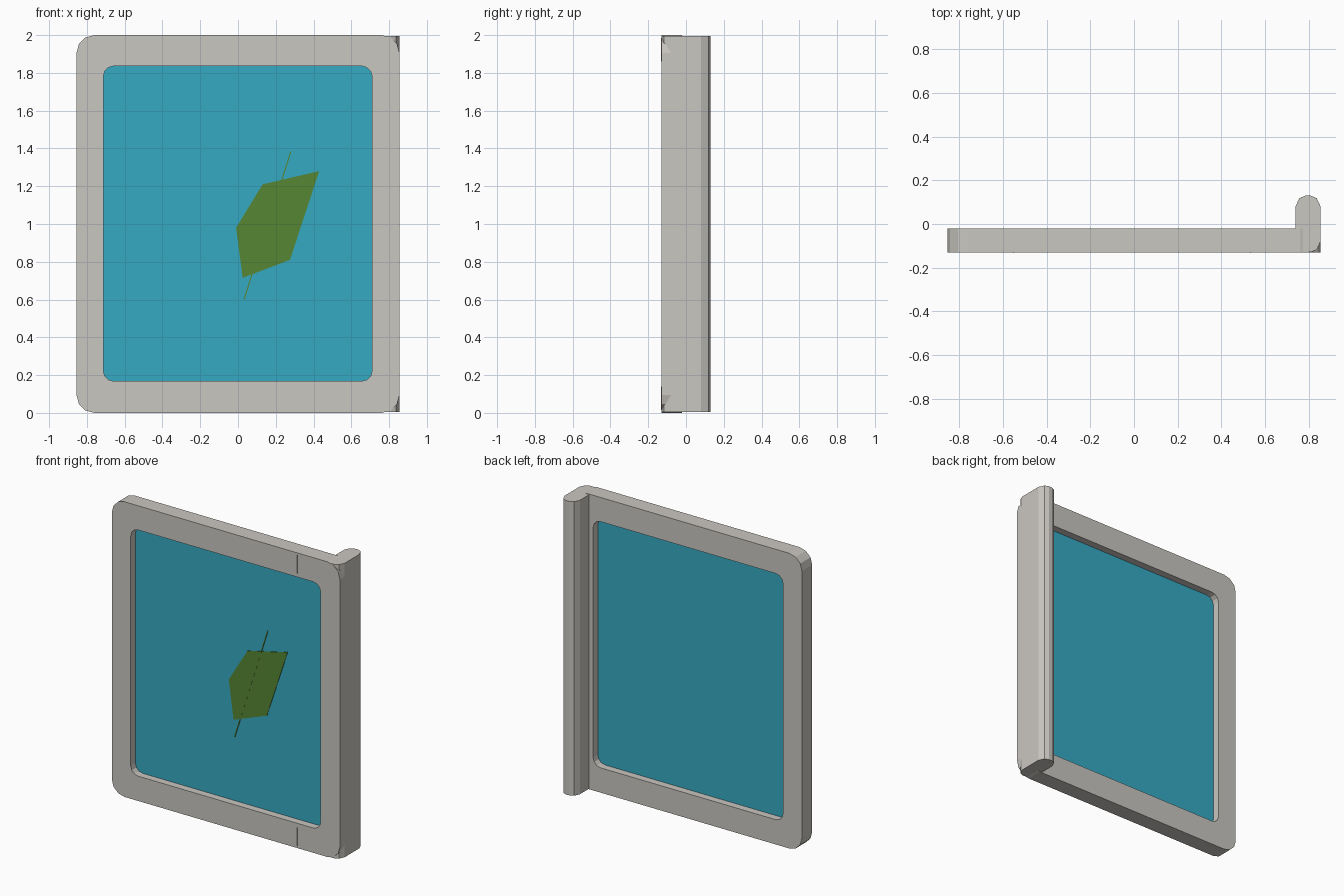
import bpy, bmesh, math

if "Cube" in bpy.data.objects:
    bpy.data.objects.remove(bpy.data.objects["Cube"])


def srgb(r, g, b):
    f = lambda c: c / 12.92 if c <= 0.04045 else ((c + 0.055) / 1.055) ** 2.4
    return (f(r / 255), f(g / 255), f(b / 255), 1)


def material(name, rgb):
    m = bpy.data.materials.new(name)
    m.diffuse_color = srgb(*rgb)
    m.use_nodes = True
    m.node_tree.nodes["Principled BSDF"].inputs["Base Color"].default_value = m.diffuse_color
    return m


GREY = material("warm grey", (202, 199, 193))
BLUE = material("pane blue", (54, 170, 195))
GREEN = material("leaf green", (87, 134, 52))


def rounded_rect(x0, x1, z0, z1, r, segs=3):
    """Rounded rectangle outline, anticlockwise."""
    corners = [(x1 - r, z1 - r, 0), (x0 + r, z1 - r, 90),
               (x0 + r, z0 + r, 180), (x1 - r, z0 + r, 270)]
    return [(cx + r * math.cos(math.radians(a + 90 * i / segs)),
             cz + r * math.sin(math.radians(a + 90 * i / segs)))
            for cx, cz, a in corners for i in range(segs + 1)]


def finish(bm, name, mat):
    bmesh.ops.recalc_face_normals(bm, faces=bm.faces)
    me = bpy.data.meshes.new(name)
    bm.to_mesh(me)
    bm.free()
    me.materials.append(mat)
    ob = bpy.data.objects.new(name, me)
    bpy.context.collection.objects.link(ob)
    return ob


def prism(name, pts, a, b, mat, axis="y"):
    """Extrude an outline along y (points are x, z) or z (points are x, y)."""
    bm = bmesh.new()
    at = (lambda p, d: (p[0], d, p[1])) if axis == "y" else (lambda p, d: (p[0], p[1], d))
    lo = [bm.verts.new(at(p, a)) for p in pts]
    hi = [bm.verts.new(at(p, b)) for p in pts]
    bm.faces.new(lo)
    bm.faces.new(hi)
    n = len(pts)
    for i in range(n):
        j = (i + 1) % n
        bm.faces.new((lo[i], lo[j], hi[j], hi[i]))
    return finish(bm, name, mat)


def ring(name, outer, inner, y0, y1, mat):
    """Closed frame between two outlines with equal point counts."""
    bm = bmesh.new()
    loops = [[bm.verts.new((x, y, z)) for x, z in pts]
             for pts, y in ((outer, y0), (outer, y1), (inner, y1), (inner, y0))]
    n = len(outer)
    for k in range(4):
        a, b = loops[k], loops[(k + 1) % 4]
        for i in range(n):
            j = (i + 1) % n
            bm.faces.new((a[i], a[j], b[j], b[i]))
    return finish(bm, name, mat)


# Frame with rounded corners and opening
ring("frame", rounded_rect(-0.855, 0.855, 0, 2, 0.095),
     rounded_rect(-0.713, 0.71, 0.168, 1.836, 0.055), -0.13, -0.02, GREY)

# Pane set midway through the frame
prism("pane", rounded_rect(-0.72, 0.717, 0.161, 1.843, 0.055), -0.08, -0.07, BLUE)

# Hinge post with rounded front and back
half = [(0.0575, 0.08), (0.04, 0.118), (0.012, 0.13), (-0.012, 0.13), (-0.04, 0.118), (-0.0575, 0.08)]
prism("hinge_post", [(0.7975 + x, y) for x, y in half] +
      [(0.7975 - x, -y * 0.995) for x, y in half], 0.004, 1.996, GREY, "z")

# Leaf blade and its stalk on the front of the pane
prism("leaf", [(0.13, 1.21), (0.43, 1.28), (0.275, 0.81), (0.025, 0.715), (-0.01, 0.98)],
      -0.084, -0.078, GREEN)
prism("leaf_stalk", [(0.277, 1.385), (0.283, 1.385), (0.035, 0.6), (0.029, 0.6)],
      -0.085, -0.078, GREEN)

# Thin seam fins on the front of the top and bottom rails
for x, side in ((-0.553, "left"), (0.535, "right")):
    for z, end in ((0.015, "bottom"), (1.86, "top")):
        prism(f"seam_{side}_{end}", [(x - 0.001, z), (x + 0.001, z), (x + 0.001, z + 0.125),
              (x - 0.001, z + 0.125)], -0.132, -0.12, GREY)
